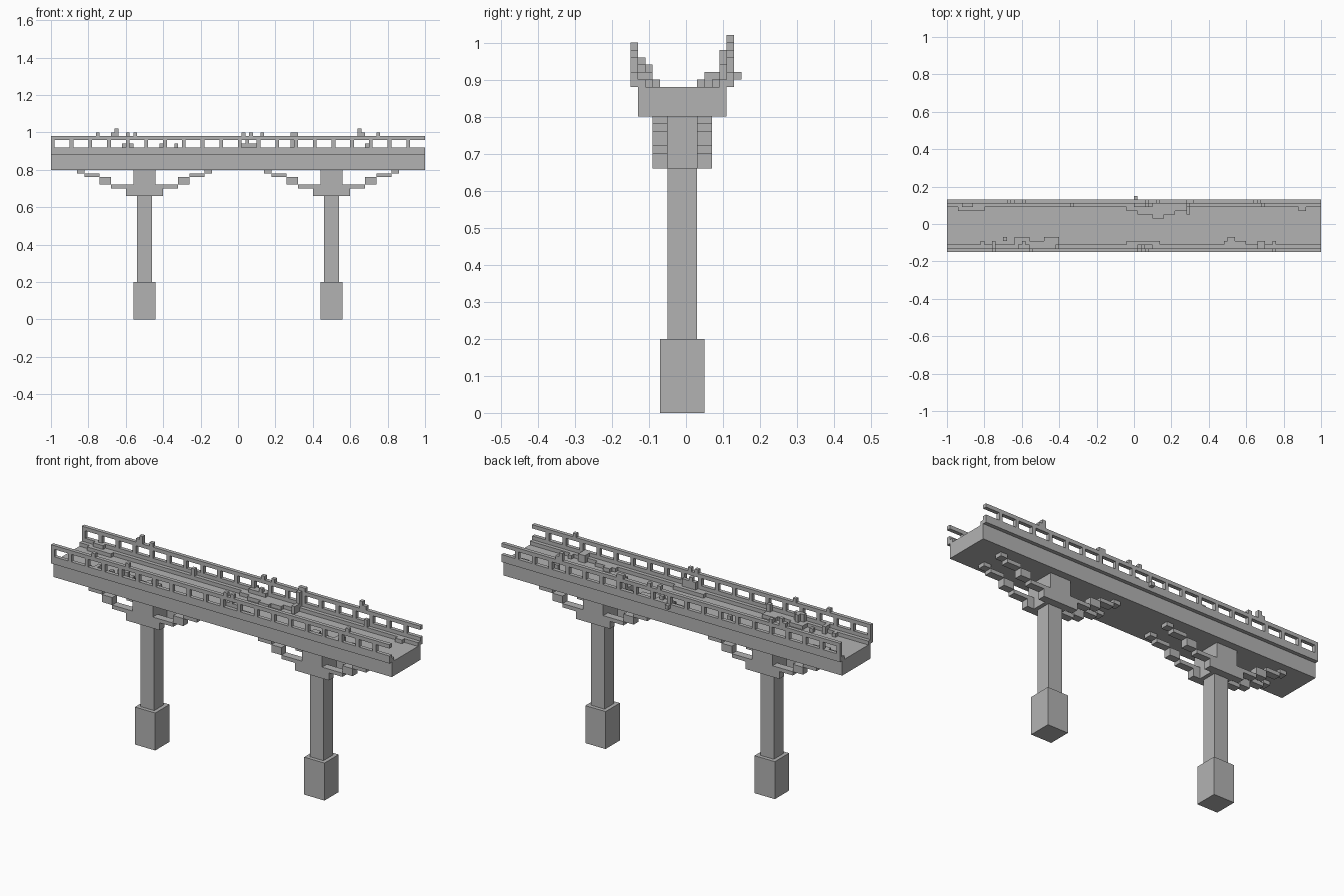
import bpy, bmesh
from mathutils import Matrix, Vector

stone = bpy.data.materials.new("grey stone")
stone.diffuse_color = (0.45, 0.45, 0.45, 1)


def build(name, boxes):
    """One object made of axis-aligned blocks (x0, x1, y0, y1, z0, z1)."""
    bm = bmesh.new()
    for x0, x1, y0, y1, z0, z1 in boxes:
        m = Matrix.Translation(Vector((x0 + x1, y0 + y1, z0 + z1)) / 2)
        m = m @ Matrix.Diagonal((x1 - x0, y1 - y0, z1 - z0, 1))
        bmesh.ops.create_cube(bm, size=1, matrix=m)
    me = bpy.data.meshes.new(name)
    bm.to_mesh(me)
    bm.free()
    me.materials.append(stone)
    ob = bpy.data.objects.new(name, me)
    bpy.context.collection.objects.link(ob)
    return ob


# Deck slab and the low curbs along both edges
build("deck", [(-1, 1, -0.13, 0.11, 0.80, 0.88)])
build("front_curb", [(-1, 1, -0.13, -0.11, 0.88, 0.90)])
build("back_curb", [(-1, 1, 0.09, 0.11, 0.88, 0.90)])

# Railings: solid base, top rail, a post every 0.1 (open at the right end)
for name, y in (("front_railing", -0.15), ("back_railing", 0.11)):
    parts = [(-1, 1, y, y + 0.02, 0.88, 0.92), (-1, 1, y, y + 0.02, 0.96, 0.98)]
    for i in range(20):
        x = -1 + 0.1 * i
        parts.append((x, x + 0.02, y, y + 0.02, 0.92, 0.96))
    build(name, parts)

# Piers: footing, column, head, and stepped bracket arms on both faces
ARM = [(0.10, 0.18, 0.70, 0.72), (0.18, 0.24, 0.72, 0.76),
       (0.24, 0.32, 0.76, 0.78), (0.32, 0.36, 0.78, 0.80)]
for side, cx in (("left", -0.5), ("right", 0.5)):
    build(side + "_footing", [(cx - 0.06, cx + 0.06, -0.07, 0.05, 0, 0.20)])
    build(side + "_column", [(cx - 0.04, cx + 0.04, -0.05, 0.03, 0.20, 0.66)])
    build(side + "_pier_head", [(cx - 0.06, cx + 0.06, -0.09, 0.07, 0.66, 0.80)])
    arms = []
    for y in (-0.09, 0.03):
        for s in (-1, 1):
            a, b = sorted((cx + s * 0.06, cx + s * 0.10))
            arms.append((a, b, y, y + 0.04, 0.66, 0.72))
            for o0, o1, z0, z1 in ARM:
                a, b = sorted((cx + s * o0, cx + s * o1))
                arms.append((a, b, y, y + 0.04, z0, z1))
    build(side + "_brackets", arms)

# Overgrowth creeping over curbs and railings (x0, x1, y0, y1, top)
front_growth = [
    (-0.82, -0.80, -0.11, -0.09, 0.90), (-0.76, -0.74, -0.13, -0.09, 0.92),
    (-0.70, -0.68, -0.09, -0.07, 0.90), (-0.64, -0.40, -0.11, -0.09, 0.90),
    (-0.64, -0.56, -0.09, -0.07, 0.90), (-0.48, -0.40, -0.09, -0.07, 0.90),
    (-0.62, -0.56, -0.13, -0.11, 0.94), (-0.60, -0.58, -0.11, -0.09, 0.94),
    (-0.42, -0.40, -0.13, -0.11, 0.94), (-0.04, 0.14, -0.11, -0.09, 0.90),
    (0.02, 0.10, -0.13, -0.11, 0.94), (0.04, 0.06, -0.13, -0.11, 0.96),
    (0.48, 0.60, -0.11, -0.09, 0.90), (0.50, 0.54, -0.09, -0.07, 0.90),
    (0.66, 0.70, -0.13, -0.09, 0.92), (0.74, 0.76, -0.13, -0.09, 0.90)]
build("front_overgrowth", [(a, b, c, d, 0.88, t) for a, b, c, d, t in front_growth])
back_growth = [
    (-0.94, -0.80, 0.07, 0.09, 0.90), (-0.92, -0.86, 0.09, 0.11, 0.92),
    (-0.34, -0.32, 0.09, 0.11, 0.94), (-0.04, 0.28, 0.07, 0.09, 0.90),
    (0.02, 0.22, 0.05, 0.07, 0.90), (0.10, 0.16, 0.03, 0.05, 0.90),
    (0.00, 0.10, 0.09, 0.11, 0.92), (0.06, 0.08, 0.09, 0.11, 0.94),
    (0.28, 0.30, 0.05, 0.11, 0.92), (0.28, 0.30, 0.09, 0.11, 0.98),
    (0.68, 0.70, 0.09, 0.11, 0.94), (0.88, 0.92, 0.07, 0.11, 0.90)]
build("back_overgrowth", [(a, b, c, d, 0.88, t) for a, b, c, d, t in back_growth]
      + [(0, 0.02, 0.13, 0.15, 0.90, 0.92)])

# Small tufts standing on the top rails
build("front_rail_tufts", [(x, x + 0.02, -0.15, -0.13, 0.98, 1.0)
                           for x in (-0.76, -0.56, 0.02, 0.06, 0.74)])
build("back_rail_tufts", [(x, x + 0.02, 0.11, 0.13, 0.98, z) for x, z in
                          ((-0.68, 1.0), (-0.66, 1.02), (-0.60, 1.0), (0.06, 1.0),
                           (0.12, 1.0), (0.28, 1.0), (0.30, 1.0), (0.64, 1.02),
                           (0.66, 1.0))])
